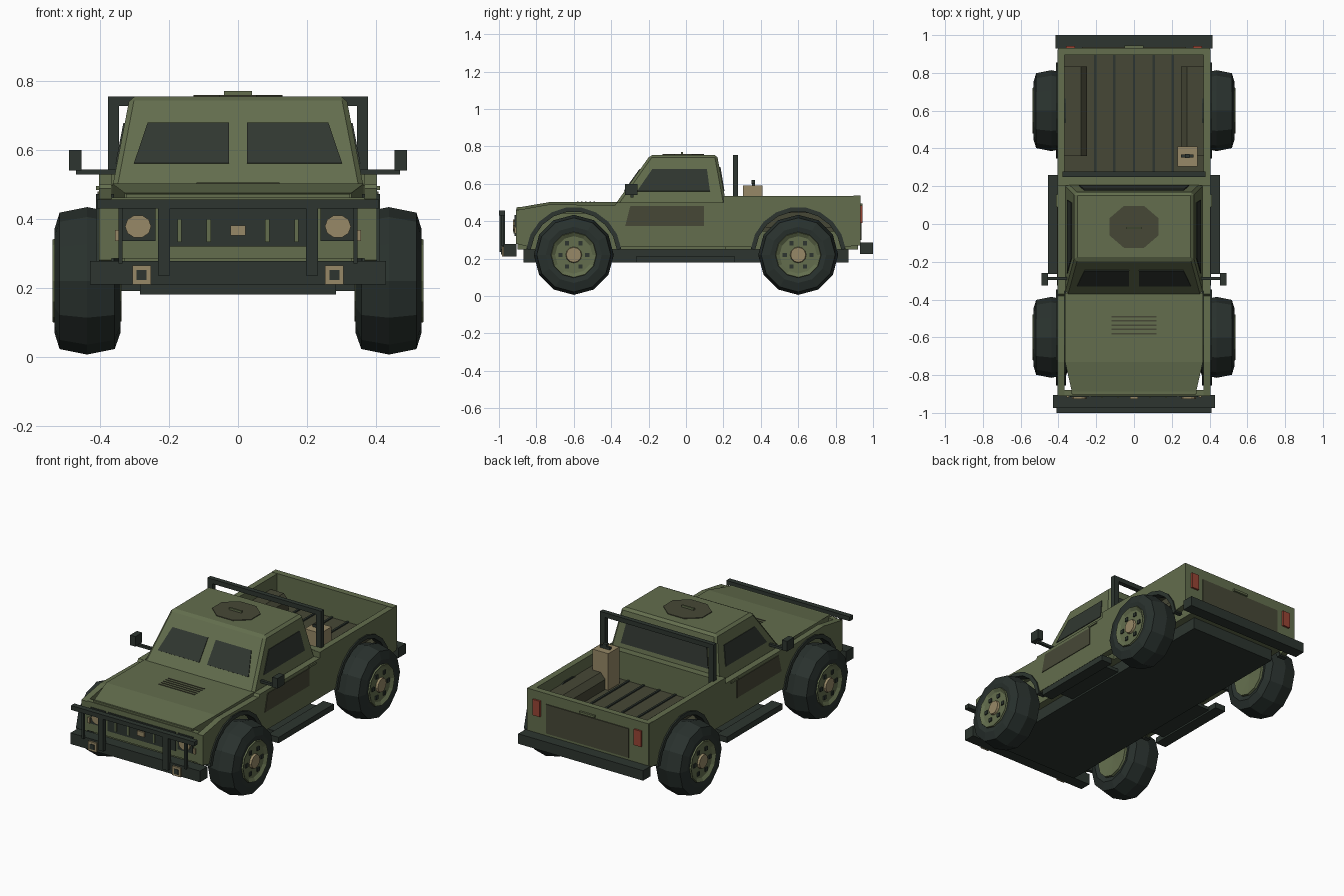
import bpy, bmesh, math
from mathutils import Vector

if "Cube" in bpy.data.objects:
    bpy.data.objects.remove(bpy.data.objects["Cube"])


def material(name, rgb):
    m = bpy.data.materials.new(name)
    m.diffuse_color = (*rgb, 1)
    m.use_nodes = True
    m.node_tree.nodes["Principled BSDF"].inputs["Base Color"].default_value = m.diffuse_color
    return m


GREEN = material("army green", (0.125, 0.155, 0.075))
OLIVE = material("dark olive", (0.062, 0.064, 0.037))
DARK = material("dark trim", (0.026, 0.036, 0.029))
TYRE = material("tyre rubber", (0.022, 0.031, 0.027))
GLASS = material("dark glass", (0.030, 0.038, 0.030))
TAN = material("tan", (0.31, 0.25, 0.135))
RED = material("tail red", (0.32, 0.06, 0.035))


def finish(name, bm, mat):
    bmesh.ops.remove_doubles(bm, verts=bm.verts, dist=1e-5)
    bmesh.ops.recalc_face_normals(bm, faces=bm.faces)
    me = bpy.data.meshes.new(name)
    bm.to_mesh(me)
    bm.free()
    me.materials.append(mat)
    ob = bpy.data.objects.new(name, me)
    bpy.context.collection.objects.link(ob)
    return ob


def extrude(name, pts, vec, mat):
    """Polygon of 3D points pushed along a vector."""
    bm = bmesh.new()
    f = bm.faces.new([bm.verts.new(p) for p in pts])
    g = bmesh.ops.extrude_face_region(bm, geom=[f], use_keep_orig=True)
    moved = [v for v in g["geom"] if isinstance(v, bmesh.types.BMVert)]
    bmesh.ops.translate(bm, verts=moved, vec=vec)
    return finish(name, bm, mat)


def box(name, x0, x1, y0, y1, z0, z1, mat):
    pts = [(x0, y0, z0), (x1, y0, z0), (x1, y1, z0), (x0, y1, z0)]
    return extrude(name, pts, (0, 0, z1 - z0), mat)


def side_box(name, s, x0, x1, *rest):
    return box(name, min(s * x0, s * x1), max(s * x0, s * x1), *rest)


def plate(name, pts, mat, t=0.008):
    """Thin plate centred on a flat outline."""
    p = [Vector(q) for q in pts]
    n = (p[1] - p[0]).cross(p[2] - p[0]).normalized() * t
    return extrude(name, [q - n / 2 for q in p], n, mat)


def lathe(name, profile, center, s, mat, sides=12):
    """Spin (x, radius) points around the x axis."""
    bm = bmesh.new()
    rings = []
    for x, r in profile:
        rings.append([bm.verts.new((center[0] + s * x,
                                    center[1] + r * math.sin(2 * math.pi * i / sides),
                                    center[2] + r * math.cos(2 * math.pi * i / sides)))
                      for i in range(sides)])
    for a, b in zip(rings, rings[1:]):
        for i in range(sides):
            j = (i + 1) % sides
            bm.faces.new((a[i], a[j], b[j], b[i]))
    return finish(name, bm, mat)


def arc(cy, r, a0, a1, n=9):
    return [(cy + r * math.cos(math.radians(a0 + (a1 - a0) * i / n)),
             0.22 + r * math.sin(math.radians(a0 + (a1 - a0) * i / n))) for i in range(n + 1)]


# Chassis and inner body
box("chassis", -0.285, 0.285, -0.87, 0.87, 0.18, 0.26, DARK)
box("underbody", -0.33, 0.33, -0.90, 0.92, 0.25, 0.36, GREEN)
box("engine_bay", -0.33, 0.33, -0.90, -0.35, 0.26, 0.475, GREEN)
box("cab_tub", -0.37, 0.37, -0.355, 0.215, 0.25, 0.497, GREEN)

# Body sides with wheel arches, flares, running boards
outline = ([(-0.91, 0.28)] + arc(-0.6, 0.24, 170, 10) + arc(0.6, 0.24, 170, 10)
           + [(0.925, 0.27), (0.925, 0.535), (0.2, 0.535), (0.2, 0.5),
              (-0.37, 0.5), (-0.38, 0.485), (-0.73, 0.49), (-0.91, 0.458)])
for s in (-1, 1):
    extrude("body_side", [(s * 0.367, y, z) for y, z in outline], (s * 0.037, 0, 0), GREEN)
    for cy in (-0.6, 0.6):
        ring = arc(cy, 0.256, 173, 7) + arc(cy, 0.232, 7, 173)
        extrude("arch_flare", [(s * 0.36, y, z) for y, z in ring], (s * 0.052, 0, 0), DARK)
    side_box("running_board", s, 0.385, 0.455, -0.265, 0.26, 0.18, 0.215, DARK)
    side_box("board_bracket", s, 0.28, 0.39, -0.20, 0.20, 0.19, 0.21, DARK)

# Hood with chamfered front corners and vents
hood = extrude("hood", [(0, -0.905, 0.44), (0, -0.905, 0.472), (0, -0.73, 0.502),
                        (0, -0.365, 0.502), (0, -0.365, 0.44)], (0.365, 0, 0), GREEN)
for v in hood.data.vertices:
    if v.co.x > 0.3 and v.co.y < -0.9:
        v.co.x = 0.325
mir = hood.modifiers.new("Mirror", 'MIRROR')
mir.use_clip = True
for i in range(5):
    y = -0.49 - i * 0.0225
    box("hood_vent", -0.12, 0.12, y - 0.004, y + 0.004, 0.498, 0.505, OLIVE)

# Front fascia, grille and lamps
box("front_panel", -0.367, 0.367, -0.91, -0.88, 0.285, 0.462, GREEN)
box("grille", -0.225, 0.225, -0.916, -0.908, 0.32, 0.432, DARK)
box("badge_plate", -0.022, 0.022, -0.926, -0.914, 0.352, 0.38, TAN)
for s in (-1, 1):
    side_box("lamp_panel", s, 0.24, 0.34, -0.916, -0.908, 0.335, 0.432, DARK)
    lamp = [(s * 0.29 + 0.038 * math.cos(i * math.pi / 5), -0.912,
             0.378 + 0.034 * math.sin(i * math.pi / 5)) for i in range(10)]
    extrude("headlight", lamp, (0, -0.014, 0), TAN)
    side_box("turn_signal", s, 0.343, 0.357, -0.918, -0.908, 0.335, 0.368, TAN)
    for x in (0.085, 0.17):
        side_box("grille_slat", s, x - 0.006, x + 0.006, -0.922, -0.914, 0.333, 0.4, GREEN)

# Front bumper, bull bar and tow hooks
box("front_bumper", -0.43, 0.43, -0.975, -0.905, 0.21, 0.277, DARK)
box("bull_bar_top", -0.41, 0.41, -1.0, -0.968, 0.43, 0.456, DARK)
for s in (-1, 1):
    side_box("bull_bar_post", s, 0.198, 0.232, -0.998, -0.968, 0.235, 0.44, DARK)
    side_box("bull_bar_end", s, 0.335, 0.347, -0.99, -0.972, 0.27, 0.435, DARK)
    side_box("tow_hook", s, 0.252, 0.307, -0.985, -0.97, 0.21, 0.265, TAN)
    side_box("tow_hole", s, 0.265, 0.294, -0.988, -0.981, 0.222, 0.252, DARK)

# Cab upper, tapering to the roof
Z0, Z1 = 0.485, 0.755


def cab(z):
    t = (z - Z0) / (Z1 - Z0)
    return 0.366 - 0.052 * t, -0.382 + 0.192 * t, 0.216 - 0.05 * t


bm = bmesh.new()
rows = []
for z in (Z0, Z1):
    w, f, b = cab(z)
    rows.append([bm.verts.new(p) for p in ((-w, f, z), (w, f, z), (w, b, z), (-w, b, z))])
for r in rows:
    bm.faces.new(r)
for i in range(4):
    j = (i + 1) % 4
    bm.faces.new((rows[0][i], rows[0][j], rows[1][j], rows[1][i]))
cab_ob = finish("cab", bm, GREEN)
bev = cab_ob.modifiers.new("Bevel", 'BEVEL')
bev.width, bev.segments = 0.014, 1

# Windows, doors, mirrors
lo, hi = 0.56, 0.678
(wl, fl, bl), (wh, fh, bh) = cab(lo), cab(hi)
for s in (-1, 1):
    plate("windshield", [(s * 0.026, fl, lo), (s * 0.302, fl, lo),
                         (s * 0.262, fh, hi), (s * 0.026, fh, hi)], GLASS)
    plate("side_window", [(s * wl, -0.262, lo), (s * wl, 0.128, lo),
                          (s * wh, 0.112, hi), (s * wh, -0.18, hi)], GLASS)
    plate("door_panel", [(s * 0.404, -0.325, 0.375), (s * 0.404, 0.096, 0.375),
                         (s * 0.404, 0.096, 0.48), (s * 0.404, -0.298, 0.48)], OLIVE)
    side_box("door_handle", s, 0.40, 0.412, 0.09, 0.155, 0.484, 0.496, GREEN)
    side_box("mirror_arm", s, 0.35, 0.47, -0.297, -0.28, 0.528, 0.543, DARK)
    side_box("mirror_head", s, 0.455, 0.49, -0.325, -0.26, 0.54, 0.60, DARK)
plate("rear_window", [(-0.29, bl, lo), (0.29, bl, lo), (0.265, bh, 0.69), (-0.265, bh, 0.69)], GLASS)

# Roof hatch
hatch = [(0.14 * math.cos(math.pi / 8 * (2 * i + 1)),
          -0.015 + 0.12 * math.sin(math.pi / 8 * (2 * i + 1)), 0.753) for i in range(8)]
extrude("roof_hatch", hatch, (0, 0, 0.006), OLIVE)
box("hatch_handle", -0.04, 0.04, -0.026, -0.016, 0.757, 0.771, GREEN)

# Cargo bed
box("bed_floor", -0.37, 0.37, 0.21, 0.91, 0.345, 0.37, OLIVE)
box("bed_front_wall", -0.37, 0.37, 0.205, 0.25, 0.34, 0.535, GREEN)
box("tailgate", -0.403, 0.403, 0.895, 0.932, 0.27, 0.537, GREEN)
box("tailgate_panel", -0.275, 0.275, 0.93, 0.937, 0.30, 0.475, OLIVE)
box("tailgate_handle", -0.05, 0.05, 0.93, 0.944, 0.482, 0.495, GREEN)
for x in (-0.205, -0.105, 0, 0.105, 0.205):
    box("bed_rib", x - 0.006, x + 0.006, 0.25, 0.895, 0.368, 0.377, DARK)
for s in (-1, 1):
    well = [(0.25, 0.30), (0.25, 0.43), (0.28, 0.465), (0.37, 0.465),
            (0.37, 0.445), (0.33, 0.445), (0.33, 0.30)]
    extrude("wheel_well", [(s * x, 0.36, z) for x, z in well], (0, 0.475, 0), OLIVE)
    side_box("tail_light", s, 0.312, 0.36, 0.93, 0.943, 0.39, 0.485, RED)
box("rear_bumper", -0.415, 0.415, 0.93, 1.0, 0.225, 0.285, DARK)

# Roll bar
box("roll_bar_top", -0.378, 0.378, 0.25, 0.278, 0.727, 0.755, DARK)
for s in (-1, 1):
    side_box("roll_bar_post", s, 0.345, 0.378, 0.25, 0.278, 0.37, 0.74, DARK)

# Fuel can
can = box("fuel_can", 0.23, 0.335, 0.305, 0.41, 0.37, 0.59, TAN)
box("can_handle", 0.25, 0.315, 0.352, 0.368, 0.588, 0.605, DARK)
box("can_cap", 0.27, 0.295, 0.35, 0.37, 0.60, 0.62, DARK)

# Wheels
tyre = [(-0.085, 0.115), (-0.097, 0.15), (-0.08, 0.198), (0, 0.214),
        (0.08, 0.198), (0.095, 0.15), (0.09, 0.115)]
rim = [(-0.09, 0), (-0.1, 0.118), (-0.08, 0.122), (0.08, 0.126), (0.1, 0.12), (0.087, 0.1), (0.087, 0)]
for s in (-1, 1):
    for cy in (-0.6, 0.6):
        c = (s * 0.438, cy, 0.22)
        lathe("tyre", tyre, c, s, TYRE)
        lathe("rim", rim, c, s, GREEN)
        lathe("hub", [(0.08, 0), (0.08, 0.045), (0.1, 0.04), (0.1, 0)], c, s, TAN)
        for i in range(6):
            y = cy + 0.072 * math.cos(i * math.pi / 3)
            z = 0.22 + 0.072 * math.sin(i * math.pi / 3)
            side_box("lug", s, 0.52, 0.532, y - 0.011, y + 0.011, z - 0.011, z + 0.011, DARK)
